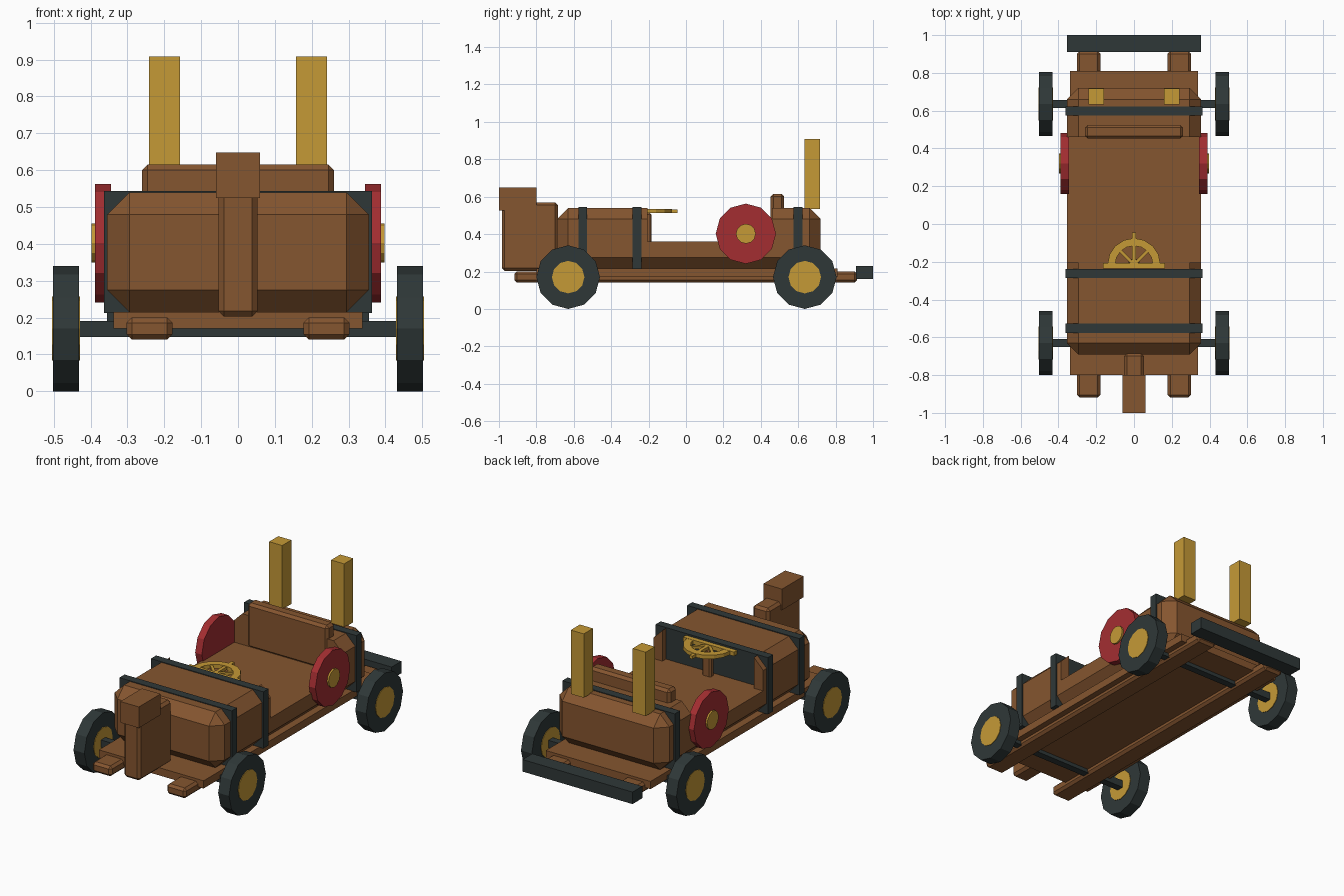
import bpy, bmesh, math
from mathutils import Matrix

cube = bpy.data.objects.get("Cube")
if cube:
    bpy.data.objects.remove(cube, do_unlink=True)


def material(name, r, g, b):
    m = bpy.data.materials.new(name)
    m.use_nodes = True
    m.diffuse_color = (r, g, b, 1)
    m.node_tree.nodes["Principled BSDF"].inputs["Base Color"].default_value = (r, g, b, 1)
    return m


WOOD = material("brown wood", 0.235, 0.092, 0.029)
DARK = material("dark iron", 0.028, 0.039, 0.039)
GOLD = material("gold brass", 0.56, 0.32, 0.037)
RED = material("red paint", 0.37, 0.027, 0.031)


def finish(name, bm, mat):
    bmesh.ops.recalc_face_normals(bm, faces=bm.faces)
    mesh = bpy.data.meshes.new(name)
    bm.to_mesh(mesh)
    bm.free()
    mesh.materials.append(mat)
    obj = bpy.data.objects.new(name, mesh)
    bpy.context.scene.collection.objects.link(obj)
    return obj


def box(name, mat, x, y, z, bevel=0):
    """Box from (low, high) ranges, with optional single chamfer."""
    bm = bmesh.new()
    bmesh.ops.create_cube(bm, size=1)
    for v in bm.verts:
        for i, (low, high) in enumerate((x, y, z)):
            v.co[i] = low if v.co[i] < 0 else high
    if bevel:
        bmesh.ops.bevel(bm, geom=bm.edges[:], offset=bevel, segments=1,
                        affect='EDGES', clamp_overlap=True)
    return finish(name, bm, mat)


def disc(name, mat, x, y, z, radius, sides=12):
    """Cylinder lying along x, spanning the range x."""
    bm = bmesh.new()
    bmesh.ops.create_cone(bm, cap_ends=True, segments=sides, radius1=radius,
                          radius2=radius, depth=x[1] - x[0])
    bm.transform(Matrix.Translation(((x[0] + x[1]) / 2, y, z))
                 @ Matrix.Rotation(math.pi / 2, 4, 'Y'))
    return finish(name, bm, mat)


def span(side, low, high):
    return tuple(sorted((side * low, side * high)))


# Body: chamfered block with the cockpit cut out
body = box("body", WOOD, (-0.355, 0.355), (-0.69, 0.72), (0.215, 0.54), 0.06)
cutters = [
    box("cockpit_cutter", WOOD, (-0.5, 0.5), (-0.205, 0.46), (0.36, 0.8)),
    box("dash_cutter", WOOD, (-0.295, 0.295), (-0.24, 0.3), (0.36, 0.8)),
]
for cutter in cutters:
    mod = body.modifiers.new(cutter.name, 'BOOLEAN')
    mod.operation = 'DIFFERENCE'
    mod.solver = 'EXACT'
    mod.object = cutter
    cutter.hide_render = True
bpy.context.view_layer.update()
cut_mesh = bpy.data.meshes.new_from_object(
    body.evaluated_get(bpy.context.evaluated_depsgraph_get()))
body.modifiers.clear()
body.data = cut_mesh
for cutter in cutters:
    bpy.data.objects.remove(cutter, do_unlink=True)

# Iron bands, the middle one forming the dashboard
for name, y in (("front_band", -0.552), ("dash_band", -0.261), ("rear_band", 0.598)):
    box(name, DARK, (-0.363, 0.363), (y - 0.024, y + 0.024), (0.213, 0.544))

# Chassis, backrest and bumper
box("chassis_plank", WOOD, (-0.338, 0.338), (-0.8, 0.81), (0.17, 0.215))
box("backrest", WOOD, (-0.26, 0.26), (0.452, 0.525), (0.355, 0.615), 0.015)
box("rear_bumper", DARK, (-0.355, 0.355), (0.91, 1.0), (0.16, 0.23))

# Nose post and its cap
box("nose_post", WOOD, (-0.053, 0.053), (-0.985, -0.685), (0.203, 0.57), 0.015)
box("nose_cap", WOOD, (-0.06, 0.06), (-1.0, -0.8), (0.525, 0.648))

# Paired rails, rear posts and spare wheels
for side, word in ((1, "left"), (-1, "right")):
    box(word + "_rail", WOOD, span(side, 0.178, 0.302), (-0.918, 0.915), (0.14, 0.2), 0.014)
    box(word + "_post", GOLD, span(side, 0.158, 0.242), (0.633, 0.717), (0.535, 0.908))
    disc(word + "_spare_wheel", RED, span(side, 0.345, 0.388), 0.32, 0.402, 0.161)
    disc(word + "_spare_hub", GOLD, span(side, 0.35, 0.398), 0.32, 0.402, 0.053)

# Axles and wheels
for end, y in (("front", -0.63), ("rear", 0.635)):
    box(end + "_axle", DARK, (-0.44, 0.44), (y - 0.021, y + 0.021), (0.148, 0.191))
    for side, word in ((1, "left"), (-1, "right")):
        disc(f"{end}_{word}_wheel", DARK, span(side, 0.432, 0.502), y, 0.17, 0.17)
        disc(f"{end}_{word}_hub", GOLD, span(side, 0.429, 0.505), y, 0.17, 0.087)

# Steering column and half-round steering wheel
box("steering_column", WOOD, (-0.028, 0.028), (-0.222, -0.185), (0.35, 0.513), 0.008)
box("steering_bar", GOLD, (-0.165, 0.165), (-0.235, -0.207), (0.511, 0.535))
box("steering_spoke", GOLD, (-0.01, 0.01), (-0.22, -0.045), (0.514, 0.532))

bm = bmesh.new()
rings = []
STEPS = 8
for i in range(STEPS + 1):
    a = math.pi * i / STEPS
    rings.append([bm.verts.new((r * math.cos(a), -0.215 + r * math.sin(a), z))
                  for r, z in ((0.1, 0.512), (0.14, 0.512), (0.14, 0.534), (0.1, 0.534))])
for a, b in zip(rings, rings[1:]):
    for k in range(4):
        n = (k + 1) % 4
        bm.faces.new((a[k], a[n], b[n], b[k]))
bm.faces.new(rings[0])
bm.faces.new(rings[-1])
finish("steering_rim", bm, GOLD)

# Slanted spokes of the steering wheel
for side, word in ((1, "left"), (-1, "right")):
    spoke = box(word + "_steering_spoke", GOLD, (0, 0.12), (-0.008, 0.008), (0.515, 0.531))
    angle = math.radians(45)
    spoke.data.transform(Matrix.Translation((0, -0.215, 0))
                         @ Matrix.Rotation(angle if side > 0 else math.pi - angle, 4, 'Z'))
